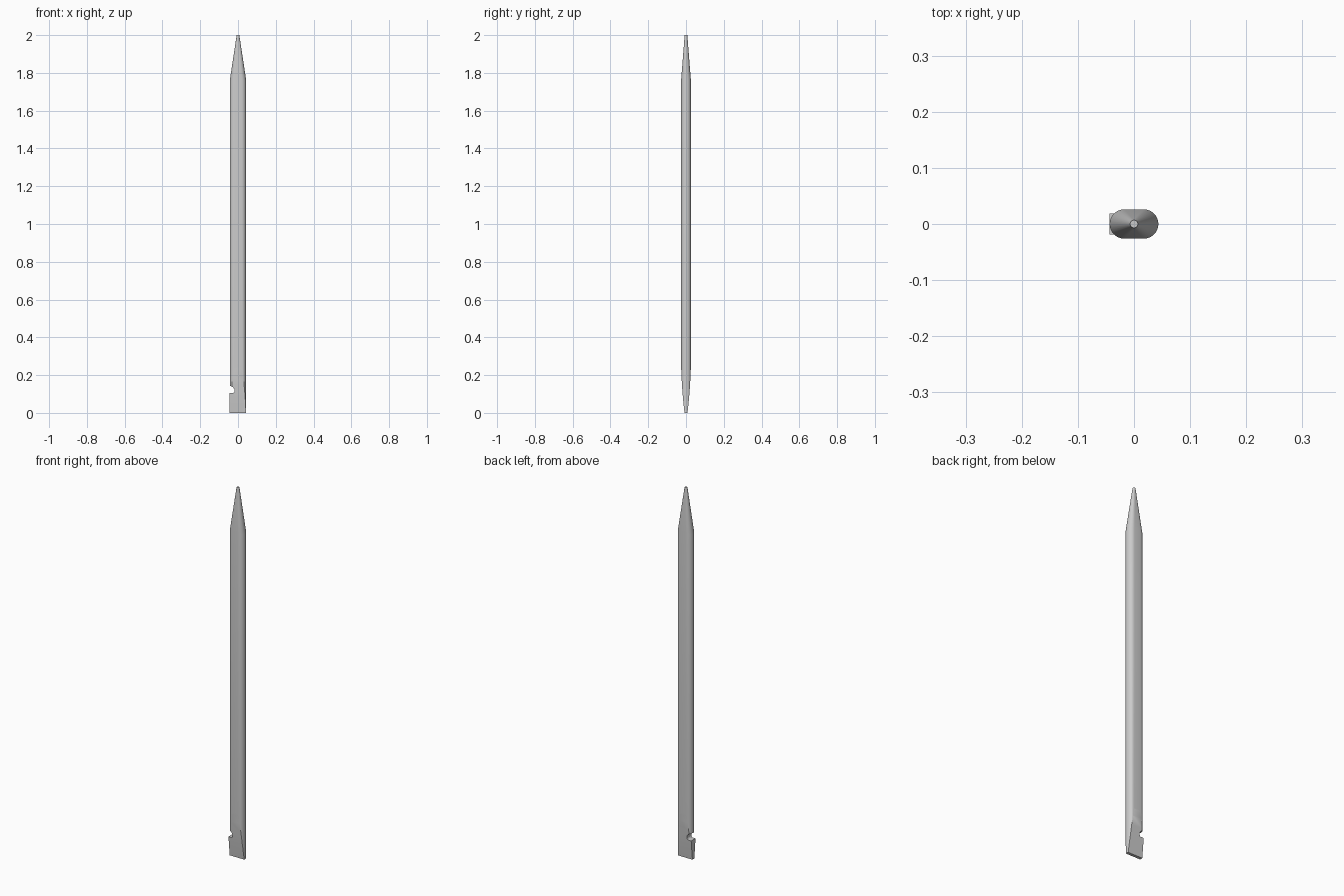
import bpy, bmesh, math

if "Cube" in bpy.data.objects:
    bpy.data.objects.remove(bpy.data.objects["Cube"])

HALF_W, HALF_T = 0.0435, 0.026   # rounded bar half width and half thickness
SEG = 16                         # segments per rounded side


def make(name, bm):
    bmesh.ops.recalc_face_normals(bm, faces=bm.faces)
    mesh = bpy.data.meshes.new(name)
    bm.to_mesh(mesh)
    bm.free()
    obj = bpy.data.objects.new(name, mesh)
    bpy.context.collection.objects.link(obj)
    return obj


def loft(name, rings):
    bm = bmesh.new()
    loops = [[bm.verts.new(p) for p in ring] for ring in rings]
    n = len(loops[0])
    for a, b in zip(loops, loops[1:]):
        for i in range(n):
            j = (i + 1) % n
            bm.faces.new((a[i], a[j], b[j], b[i]))
    bm.faces.new(loops[0][::-1])
    bm.faces.new(loops[-1])
    return make(name, bm)


def stadium(half_w, radius, z):
    ring = []
    for side in (1, -1):
        for i in range(SEG + 1):
            a = math.pi * (i / SEG - 0.5)
            ring.append((side * (half_w - radius + radius * math.cos(a)),
                         side * radius * math.sin(a), z))
    return ring


def tip_ring(radius, z):
    # same point count as the stadium, spread evenly round a circle
    n = 2 * (SEG + 1)
    return [(radius * math.cos(2 * math.pi * (i + 0.5) / n - math.pi / 2),
             radius * math.sin(2 * math.pi * (i + 0.5) / n - math.pi / 2), z)
            for i in range(n)]


def combine(obj, other, operation):
    other.hide_render = True
    mod = obj.modifiers.new(operation.lower(), 'BOOLEAN')
    mod.object, mod.operation, mod.solver = other, operation, 'EXACT'
    bpy.context.view_layer.objects.active = obj
    bpy.ops.object.modifier_apply(modifier=mod.name)
    bpy.data.objects.remove(other)


# Rounded bar with pointed tip
tool = loft("pry_tool", [stadium(HALF_W, HALF_T, -0.05),
                         stadium(HALF_W, HALF_T, 1.76),
                         tip_ring(0.007, 2.0)])

# Square heel under the hook notch
x0, x1, top = -0.044, -0.01, 0.105
heel = loft("heel", [[(x0, -0.03, z), (x1, -0.03, z), (x1, 0.03, z), (x0, 0.03, z)]
                     for z in (-0.03, top)])
combine(tool, heel, 'UNION')

# Hook notch on the left edge
notch_profile = [(-0.06, 0.105), (-0.026, 0.105), (-0.022, 0.107), (-0.019, 0.112),
                 (-0.018, 0.118), (-0.020, 0.126), (-0.025, 0.134),
                 (-0.032, 0.139), (-0.040, 0.142), (-0.06, 0.143)]
notch = loft("notch_cutter", [[(x, y, z) for x, z in notch_profile] for y in (-0.1, 0.1)])
combine(tool, notch, 'DIFFERENCE')

# Flat blade end: keep what lies inside a tapering side profile
half = [(0.008, 0.0), (0.0133, 0.05), (0.018, 0.1), (0.0215, 0.15),
        (0.0242, 0.2), (0.0256, 0.24), (0.03, 0.33), (0.03, 2.1)]
outline = half + [(-y, z) for y, z in reversed(half)]
blade = loft("blade_envelope", [[(x, y, z) for y, z in outline] for x in (-0.1, 0.1)])
combine(tool, blade, 'INTERSECT')

bpy.ops.object.select_all(action='DESELECT')
tool.select_set(True)
bpy.context.view_layer.objects.active = tool
bpy.ops.object.shade_smooth_by_angle(angle=math.radians(20))
